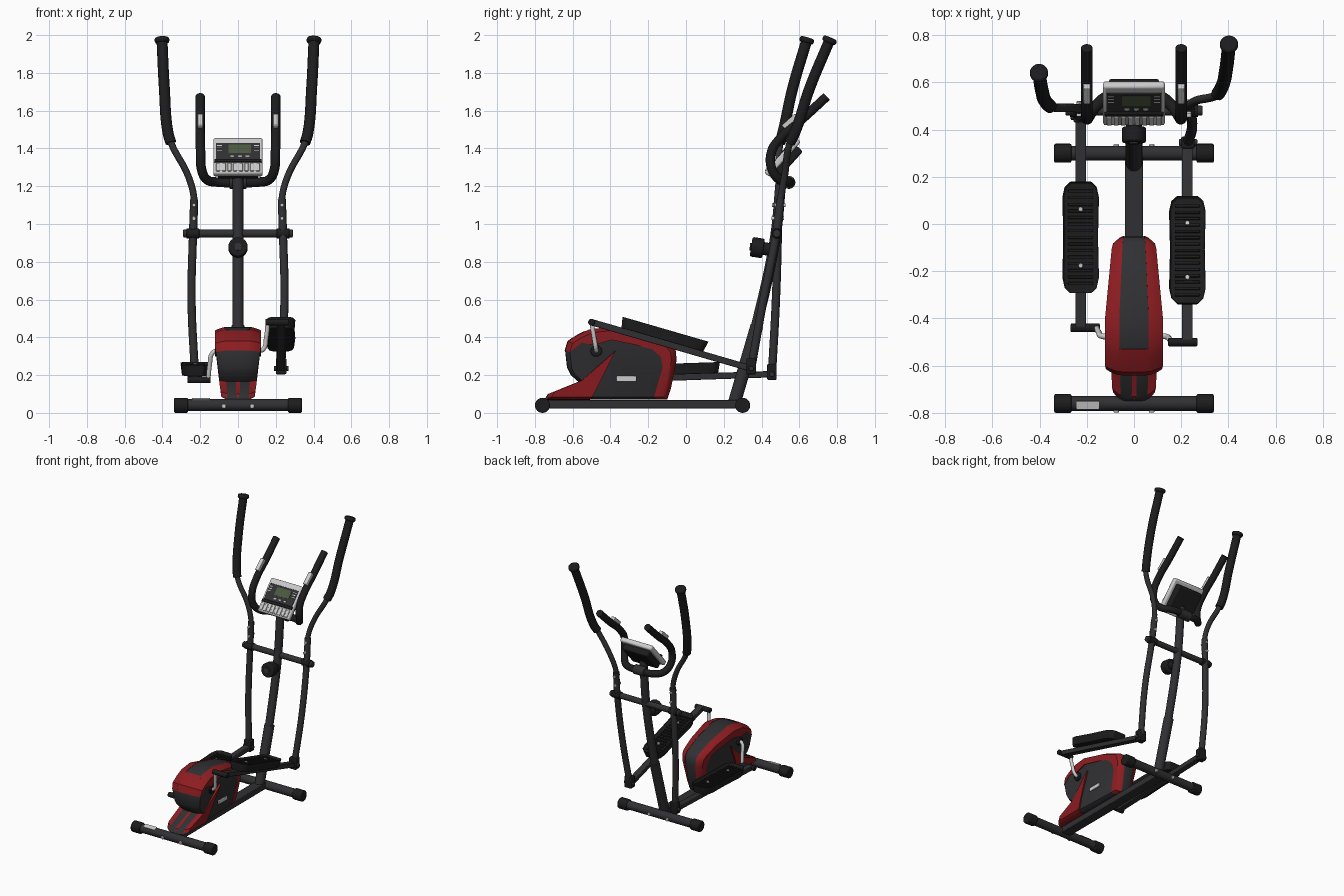
import bpy, bmesh, math
from mathutils import Vector, Matrix

if "Cube" in bpy.data.objects:
    bpy.data.objects.remove(bpy.data.objects["Cube"])

def mat(name, c):
    m = bpy.data.materials.new(name)
    m.diffuse_color = (*c, 1)
    m.use_nodes = True
    m.node_tree.nodes["Principled BSDF"].inputs["Base Color"].default_value = m.diffuse_color
    return m

BLACK = mat("black", (0.012, 0.012, 0.013))
DARK = mat("dark_grey", (0.03, 0.03, 0.033))
RED = mat("red", (0.27, 0.012, 0.015))
SILVER = mat("silver", (0.55, 0.55, 0.54))
LCD = mat("screen_green", (0.07, 0.1, 0.05))

def finish(o, m, bevel=0, seg=2, angle=40):
    o.data.materials.clear()
    o.data.materials.append(m)
    bpy.ops.object.select_all(action='DESELECT')
    o.select_set(True)
    bpy.context.view_layer.objects.active = o
    if bevel:
        b = o.modifiers.new("bevel", 'BEVEL')
        b.width, b.segments, b.limit_method = bevel, seg, 'ANGLE'
    bpy.ops.object.shade_smooth_by_angle(angle=math.radians(angle))
    return o

def from_bm(name, bm, m, bevel=0, matrix=None, angle=40):
    bmesh.ops.recalc_face_normals(bm, faces=bm.faces)
    me = bpy.data.meshes.new(name)
    bm.to_mesh(me)
    bm.free()
    o = bpy.data.objects.new(name, me)
    bpy.context.collection.objects.link(o)
    if matrix:
        o.matrix_world = matrix
    return finish(o, m, bevel, angle=angle)

def frame(loc, tilt=0):
    return Matrix.Translation(loc) @ Matrix.Rotation(tilt, 4, 'X')

def box(name, size, matrix, m, bevel=0.004):
    bm = bmesh.new()
    bmesh.ops.create_cube(bm, size=1)
    bmesh.ops.scale(bm, vec=size, verts=bm.verts)
    return from_bm(name, bm, m, bevel, matrix)

def beam(name, a, b, w, h, m):
    a, b = Vector(a), Vector(b)
    d = b - a
    return box(name, (w, d.length, h), frame((a + b) / 2, math.atan2(d.z, d.y)), m)

def cyl(name, a, b, r, m, bevel=0, sides=24):
    a, b = Vector(a), Vector(b)
    d = b - a
    bm = bmesh.new()
    bmesh.ops.create_cone(bm, cap_ends=True, segments=sides, radius1=r, radius2=r, depth=d.length)
    mw = Matrix.Translation((a + b) / 2) @ d.to_track_quat('Z', 'Y').to_matrix().to_4x4()
    return from_bm(name, bm, m, bevel, mw)

def tube(name, pts, r, m):
    cu = bpy.data.curves.new(name, 'CURVE')
    cu.dimensions, cu.bevel_depth, cu.bevel_resolution = '3D', r, 5
    cu.use_fill_caps, cu.resolution_u = True, 6
    sp = cu.splines.new('BEZIER')
    sp.bezier_points.add(len(pts) - 1)
    for bp, p in zip(sp.bezier_points, pts):
        bp.co = p
        bp.handle_left_type = bp.handle_right_type = 'AUTO'
    o = bpy.data.objects.new(name, cu)
    bpy.context.collection.objects.link(o)
    bpy.ops.object.select_all(action='DESELECT')
    o.select_set(True)
    bpy.context.view_layer.objects.active = o
    bpy.ops.object.convert(target='MESH')
    return finish(bpy.context.view_layer.objects.active, m)

# Shroud: side profiles lofted across x, width tapering down and backwards
def clamp(v):
    return max(0, min(1, v))

def shroud(name, pts, ts, m, grow=1.0):
    bm = bmesh.new()
    rings = []
    for t in ts:
        s = grow * (1 - 0.09 * max(0, abs(t) - 0.35) ** 2 / 0.42)
        ring = []
        for y, z in pts:
            half = 0.12 - 0.035 * clamp((0.36 - z) / 0.3) - 0.03 * clamp((y + 0.4) / 0.35)
            ring.append(bm.verts.new((t * half, -0.36 + (y + 0.36) * s, 0.24 + (z - 0.24) * s)))
        rings.append(ring)
    n = len(pts)
    for a, b in zip(rings, rings[1:]):
        for i in range(n):
            bm.faces.new((a[i], a[(i + 1) % n], b[(i + 1) % n], b[i]))
    bm.faces.new(rings[0])
    bm.faces.new(rings[-1])
    return from_bm(name, bm, m, 0, angle=35)

outline = [(-.64, .33), (-.625, .38), (-.57, .415), (-.51, .442), (-.40, .455), (-.2, .41), (-.08, .36), (-.055, .33),
           (-.05, .28), (-.08, .13), (-.10, .07), (-.75, .07), (-.73, .1), (-.57, .165), (-.61, .2), (-.63, .24)]
full = [-1, -.9, -.75, -.55, -.35, 0, .35, .55, .75, .9, 1]
shroud("shroud_core", outline, full, DARK)
band = outline[:11] + [(-.15, .07), (-.10, .24), (-.11, .3), (-.16, .345), (-.25, .37), (-.4, .40), (-.5, .37), (-.57, .385)]
for s, side in ((1, "right"), (-1, "left")):
    shroud(f"shroud_red_band_{side}", band, [s * t for t in (.52, .6, .75, .9, 1.02)], RED, 1.008)
shroud("shroud_red_cap", [outline[0], outline[1], outline[2], (-.53, .434), (-.5, .4), (-.57, .36)],
       [-.56, -.3, 0, .3, .56], RED, 1.008)
shroud("shroud_red_tail", [(-.75, .068), (-.73, .1), (-.57, .165), (-.375, .335), (-.51, .068)],
       [-1.03, -.9, -.7, 0, .7, .9, 1.03], RED, 1.004)

# Base frame
beam("base_rail", (0, -.75, .045), (0, .30, .045), .075, .045, DARK)
for y, end in ((-.76, "front"), (.30, "back")):
    cyl(f"{end}_stabilizer", (-.28, y, .042), (.28, y, .042), .031, DARK)
    for s in (-1, 1):
        cyl(f"{end}_stabilizer_cap", (s * .265, y, .04), (s * .338, y, .04), .04, BLACK, .006)
        q = -1 if y < 0 else 1
        cyl(f"{end}_stabilizer_bolt", (s * .075, y + q * .02, .035), (s * .075, y + q * .038, .035), .012, SILVER, .003)
box("stabilizer_label", (.095, .035, .004), frame((-.195, -.768, .072), .25), SILVER, 0)

# Mast with knob
tube("mast_lower", [(0, .255, .05), (0, .375, .46)], .035, DARK)
tube("mast_upper", [(0, .36, .41), (0, .44, .75), (0, .476, .95), (0, .50, 1.2), (0, .507, 1.29)], .029, DARK)
cyl("tension_knob", (0, .345, .88), (0, .41, .87), .052, BLACK, .008, 14)
cyl("tension_knob_neck", (0, .40, .872), (0, .46, .862), .034, BLACK)
cyl("tension_knob_face", (0, .338, .881), (0, .346, .88), .02, DARK)
cyl("lever_axle", (-.29, .48, .95), (.29, .48, .95), .021, DARK, .004)
for z, y in ((.42, .33), (.36, .312)):
    cyl("mast_bolt", (0, y, z), (0, y + .03, z - .008), .011, SILVER)

# Fixed U handlebar
half = [(.2, .745, 1.675), (.2, .62, 1.56), (.2, .50, 1.455), (.198, .452, 1.38), (.193, .455, 1.29),
        (.165, .495, 1.235), (.11, .54, 1.222)]
tube("fixed_handlebar", half + [(0, .545, 1.22)] + [(-x, y, z) for x, y, z in reversed(half)], .025, BLACK)
cyl("handlebar_clamp", (-.045, .545, 1.22), (.045, .545, 1.22), .034, DARK, .005)
for s in (-1, 1):
    beam("pulse_sensor", (s * .2, .525, 1.502), (s * .2, .595, 1.565), .03, .054, SILVER)

# Console tilted towards the user
con = frame((0, .515, 1.35), .84)
def on_console(name, x, y, z, size, m, bevel=.003):
    box(name, size, con @ Matrix.Translation((x, y, z)), m, bevel)
on_console("console_back", 0, -.005, -.03, (.215, .20, .05), BLACK, .012)
on_console("console_case", 0, 0, .005, (.262, .25, .036), SILVER, .01)
on_console("console_panel", 0, .025, .022, (.235, .12, .008), DARK)
on_console("console_screen", .01, .04, .026, (.12, .06, .005), LCD, 0)
for i in range(3):
    on_console("console_button", -.03 + i * .04, -.015, .027, (.022, .012, .006), SILVER, .002)
    for s in (-1, 1):
        on_console("console_mark", s * .098, .03 + i * .017, .026, (.026, .005, .003), SILVER, 0)
on_console("console_shelf", 0, -.045, .024, (.25, .02, .016), BLACK)
for i in range(8):
    on_console("console_rib", -.105 + i * .03, -.088, .023, (.021, .055, .012), SILVER)

# Pedal tray: recessed plate with ribs
def pedal(side, x, y, z, tilt):
    mw = frame((x, y, z), tilt)
    q = [(.045, .237), (.068, .215), (.078, .17), (.074, 0), (.078, -.17), (.068, -.215), (.045, -.237)]
    bm = bmesh.new()
    f = bm.faces.new([bm.verts.new((px, py, 0)) for px, py in q + [(-px, py) for px, py in reversed(q)]])
    top = bmesh.ops.extrude_face_region(bm, geom=[f])['geom']
    bmesh.ops.translate(bm, vec=(0, 0, .06), verts=[v for v in top if isinstance(v, bmesh.types.BMVert)])
    lid = [g for g in top if isinstance(g, bmesh.types.BMFace)]
    bmesh.ops.scale(bm, vec=(.9, .95, 1), verts=f.verts)
    bmesh.ops.inset_region(bm, faces=lid, thickness=.009)
    bmesh.ops.translate(bm, vec=(0, 0, -.016), verts=lid[0].verts)
    from_bm(f"{side}_pedal", bm, BLACK, .003, mw)
    for i in range(15):
        box(f"{side}_pedal_rib", (.105, .012, .01), mw @ Matrix.Translation((0, -.196 + i * .028, .047)), BLACK, .002)
    for py in (-.12, .12):
        p = mw @ Vector((0, py, .045))
        cyl(f"{side}_pedal_bolt", p, mw @ Vector((0, py, .056)), .01, SILVER, .002, 12)

# Moving sides: crank, pedal arm, lever (the two sides are half a turn apart)
sides = {
    "right": dict(s=1, crank=(-.50, .48), joint=(.345, .235), pedal=(-.125, .387),
                  ys=(.345, .41, .478, .50, .522, .55, .575, .655, .757)),
    "left": dict(s=-1, crank=(-.44, .175), joint=(.455, .205), pedal=(-.055, .203),
                 ys=(.455, .476, .486, .488, .492, .498, .512, .565, .637)),
}
for side, d in sides.items():
    s, (cy, cz), (jy, jz) = d["s"], d["crank"], d["joint"]
    cyl(f"{side}_crank_hub", (s * .09, -.475, .328), (s * .122, -.475, .328), .03, BLACK, .004)
    tube(f"{side}_crank", [(s * .105, -.475, .328), (s * .132, -.476, .335 if s > 0 else .321),
                           (s * .15, (cy - .475) / 2, (cz + .328) / 2), (s * .158, cy, cz)], .012, SILVER)
    cyl(f"{side}_crank_pin", (s * .145, cy, cz), (s * .268, cy, cz), .018, BLACK, .003)
    beam(f"{side}_pedal_arm", (s * .226, cy, cz), (s * .226, jy, jz), .045, .034, DARK)
    pedal(side, s * .226, *d["pedal"], math.atan2(jz - cz, jy - cy))
    box(f"{side}_lever_joint", (.056, .05, .085), frame((s * .228, jy, jz + .012)), BLACK, .006)
    cyl(f"{side}_joint_bolt", (s * .19, jy, jz), (s * .268, jy, jz), .014, DARK, .003)
    xs = (.228, .246, .238, .232, .262, .355, .37, .39, .402)
    zs = (jz, .6, .95, 1.13, 1.25, 1.43, 1.48, 1.72, 1.965)
    path = [(s * x, y, z) for x, y, z in zip(xs, d["ys"], zs)]
    tube(f"{side}_lever_lower", path[:4], .022, DARK)
    tube(f"{side}_lever_upper", path[2:7], .018, DARK)
    tube(f"{side}_lever_grip", path[5:], .029, BLACK)
    tip = Vector(path[-1])
    up = (tip - Vector(path[-2])).normalized()
    cyl(f"{side}_grip_cap", tip - up * .006, tip + up * .023, .039, BLACK, .01)
    cyl(f"{side}_axle_bush", (s * .205, .48, .95), (s * .272, .48, .95), .027, BLACK, .003)
    for z, y in ((1.03, d["ys"][2] + .004), (1.10, d["ys"][3] - .003)):
        cyl(f"{side}_lever_bolt", (s * .233, y - .03, z), (s * .233, y + .03, z), .01, SILVER, .002, 12)
    box(f"{side}_badge", (.01, .105, .03), frame((s * .093, -.315, .18)), SILVER, .004)
